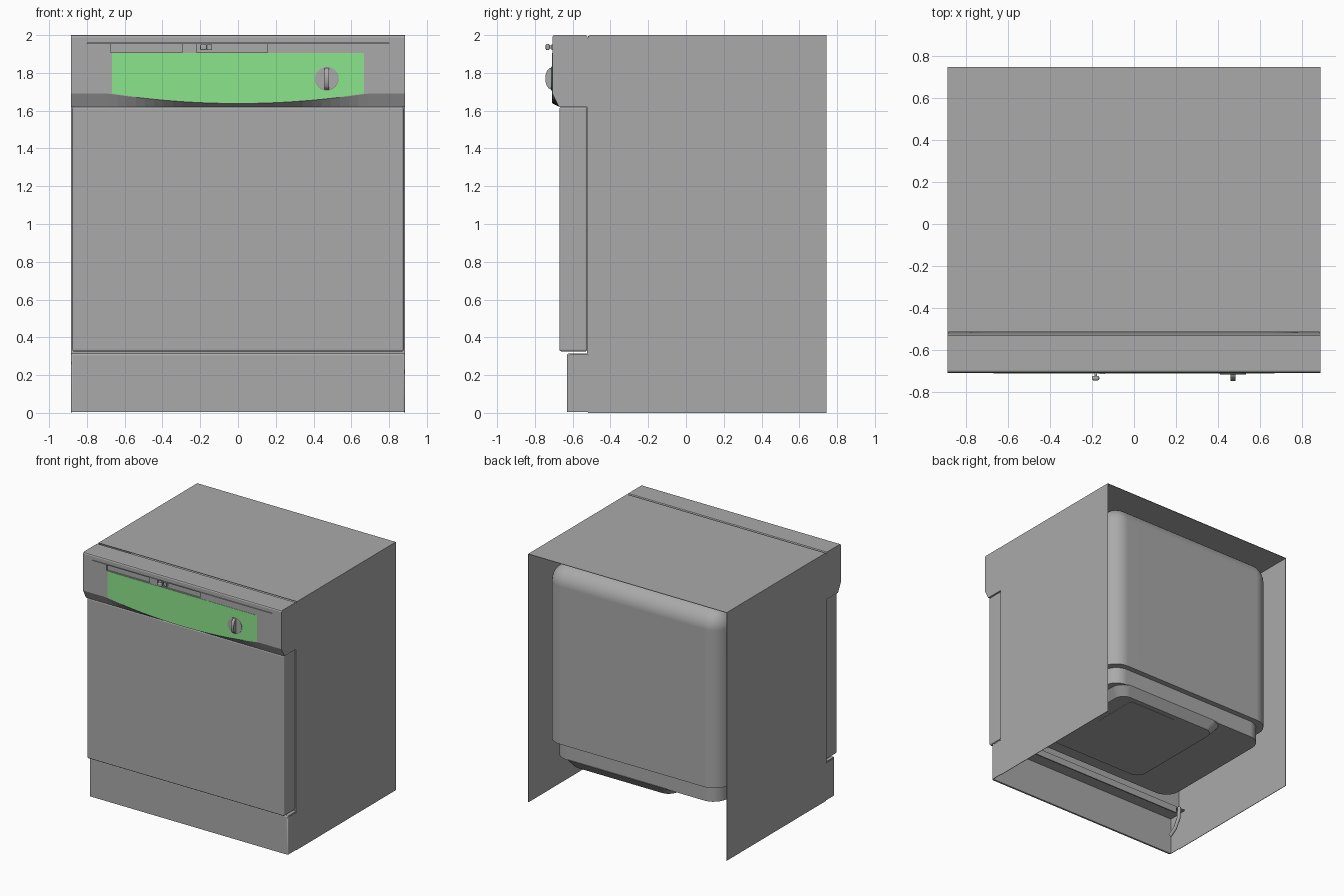
import bpy, bmesh, math
from mathutils import Vector

cube = bpy.data.objects.get("Cube")
if cube:
    bpy.data.objects.remove(cube, do_unlink=True)


def material(name, rgb):
    m = bpy.data.materials.new(name)
    m.use_nodes = True
    m.diffuse_color = (*rgb, 1)
    m.node_tree.nodes["Principled BSDF"].inputs["Base Color"].default_value = (*rgb, 1)
    return m


GREY = material("grey", (0.4, 0.4, 0.4))
GREEN = material("light green", (0.26, 0.78, 0.26))


def finish(name, bm, mat=GREY, smooth=True):
    bmesh.ops.recalc_face_normals(bm, faces=bm.faces)
    me = bpy.data.meshes.new(name)
    bm.to_mesh(me)
    bm.free()
    ob = bpy.data.objects.new(name, me)
    bpy.context.collection.objects.link(ob)
    me.materials.append(mat)
    if smooth:
        bpy.ops.object.select_all(action='DESELECT')
        ob.select_set(True)
        bpy.context.view_layer.objects.active = ob
        bpy.ops.object.shade_smooth_by_angle(angle=math.radians(35))
        ob.modifiers.new("flat_large_faces", 'WEIGHTED_NORMAL').keep_sharp = True
    return ob


def box(name, lo, hi, bevel=0, pick=None, segments=3):
    """Box between two corners; pick(mid) chooses which edges are rounded."""
    bm = bmesh.new()
    bmesh.ops.create_cube(bm, size=1)
    lo, hi = Vector(lo), Vector(hi)
    for v in bm.verts:
        v.co = [a + (b - a) * (c + 0.5) for a, b, c in zip(lo, hi, v.co)]
    if bevel:
        def unit(e):
            mid = (e.verts[0].co + e.verts[1].co) / 2
            return [round(2 * (m - a) / (b - a) - 1) for m, a, b in zip(mid, lo, hi)]
        edges = [e for e in bm.edges if pick is None or pick(*unit(e))]
        bmesh.ops.bevel(bm, geom=edges, offset=bevel, segments=segments,
                        profile=0.5, affect='EDGES')
    return finish(name, bm, smooth=bevel > 0)


def loft(name, sections, mat=GREY, smooth=True):
    """Skin closed cross-sections and cap both ends."""
    bm = bmesh.new()
    rings = [[bm.verts.new(p) for p in s] for s in sections]
    for a, b in zip(rings, rings[1:]):
        for i in range(len(a)):
            j = (i + 1) % len(a)
            bm.faces.new((a[i], a[j], b[j], b[i]))
    bm.faces.new(rings[0])
    bm.faces.new(rings[-1])
    return finish(name, bm, mat, smooth)


# Outer casing: thin sheets, open at the back and underneath
W, T = 0.885, 0.004
box("top_panel", (-W, -0.512, 2 - T), (W, 0.745, 2))
for side, s in (("left", 1), ("right", -1)):
    x0, x1 = sorted((s * W, s * (W - T)))
    box(side + "_side_panel", (x0, -0.52, 0), (x1, 0.745, 2 - T))
    box(side + "_kick_return", (x0, -0.615, 0.004), (x1, -0.52, 0.305))
box("front_frame", (-W, -0.524, 0.31), (W, -0.516, 1.985))

# Kick plate with rounded top and its inner ledge
box("kick_plate", (-W, -0.63, 0.004), (W, -0.615, 0.315), 0.012,
    lambda x, y, z: y == -1 and (z == 1 or x))
box("kick_ledge", (-W, -0.62, 0.307), (W, -0.45, 0.315))
box("kick_inner_flange", (-0.8, -0.46, 0.26), (0.8, -0.45, 0.31))

# Door
box("door", (-0.878, -0.67, 0.325), (0.878, -0.522, 1.62), 0.012)


# Control panel with a bowed lower lip
def lip(x):
    return min(1.638 + 0.088 * (x / W) ** 2, 1.69)


STEPS = 36
columns = [W * (2 * i / STEPS - 1) for i in range(STEPS + 1)]
panel = loft("control_panel", [
    [(x, -0.522, 1.62), (x, -0.672, 1.62), (x, -0.708, lip(x)), (x, -0.708, 1.988),
     (x, -0.704, 1.997), (x, -0.696, 2), (x, -0.53, 2), (x, -0.522, 1.992)]
    for x in columns], smooth=False)

# Shallow recesses for the hand grip, latch slot and trim line
for name, x0, x1, z0, z1 in (("grip", -0.675, -0.295, 1.908, 1.953),
                             ("latch", -0.22, 0.155, 1.908, 1.953),
                             ("trim_line", -0.8, 0.8, 1.955, 1.959)):
    cutter = box(name + "_cutter", (x0, -0.75, z0), (x1, -0.695, z1))
    cutter.hide_render = True
    cutter.hide_set(True)
    cut = panel.modifiers.new(name, 'BOOLEAN')
    cut.operation, cut.object, cut.solver = 'DIFFERENCE', cutter, 'EXACT'

# Green fascia plate following the lip
loft("green_fascia", [
    [(x, -0.707, lip(x) + 0.003), (x, -0.71, lip(x) + 0.003),
     (x, -0.71, 1.905), (x, -0.707, 1.905)]
    for x in (0.667 * (2 * i / STEPS - 1) for i in range(STEPS + 1))], GREEN, smooth=False)

# Latch slider
box("latch_block", (-0.165, -0.712, 1.922), (-0.138, -0.69, 1.95))
box("latch_stem", (-0.188, -0.73, 1.93), (-0.176, -0.69, 1.945))
box("latch_button", (-0.2, -0.743, 1.92), (-0.165, -0.722, 1.953), 0.008)


# Rotary knob: shallow disc with a rounded finger bar
def disc(y, r, sides=32):
    return [(0.47 + r * math.cos(2 * math.pi * i / sides), y,
             1.77 + r * math.sin(2 * math.pi * i / sides)) for i in range(sides)]


loft("knob", [disc(-0.705, 0.063), disc(-0.713, 0.063), disc(-0.716, 0.058)])
bar = []
for i in range(13):
    a = math.pi * i / 12
    bar.append((-0.712 - 0.033 * math.sin(a), 1.77 + 0.058 * math.cos(a)))
loft("knob_grip", [[(x, y, z) for y, z in bar] for x in (0.458, 0.482)])

# Wash tub with softly rounded top and back
box("tub", (-0.78, -0.515, 0.51), (0.78, 0.69, 1.92), 0.14,
    lambda x, y, z: z != -1 and y != -1, 8)
box("tub_skirt", (-0.735, -0.47, 0.375), (0.735, 0.645, 0.52), 0.12,
    lambda x, y, z: z == 0, 6)


# Sump tray under the tub, tapered with rounded corners
def rounded(x0, x1, y0, y1, z, r):
    pts = []
    for k, (cx, cy) in enumerate(((x1 - r, y1 - r), (x0 + r, y1 - r),
                                  (x0 + r, y0 + r), (x1 - r, y0 + r))):
        for i in range(6):
            a = math.pi / 2 * (k + i / 5)
            pts.append((cx + r * math.cos(a), cy + r * math.sin(a), z))
    return pts


loft("sump_tray", [rounded(-0.35, 0.68, -0.35, 0.65, 0.38, 0.1),
                   rounded(-0.29, 0.62, -0.29, 0.6, 0.31, 0.08)])
box("sump_cover", (0.08, 0.18, 0.306), (0.5, 0.56, 0.315))

# Small curved door hinge arm inside the casing
curve = bpy.data.curves.new("hinge_arm", 'CURVE')
curve.dimensions, curve.bevel_depth, curve.use_fill_caps = '3D', 0.014, True
spline = curve.splines.new('POLY')
path = [(-0.82, -0.44, 0.31), (-0.82, -0.45, 0.22), (-0.82, -0.49, 0.15), (-0.82, -0.55, 0.11)]
spline.points.add(len(path) - 1)
for p, co in zip(spline.points, path):
    p.co = (*co, 1)
curve.materials.append(GREY)
bpy.context.collection.objects.link(bpy.data.objects.new("hinge_arm", curve))
